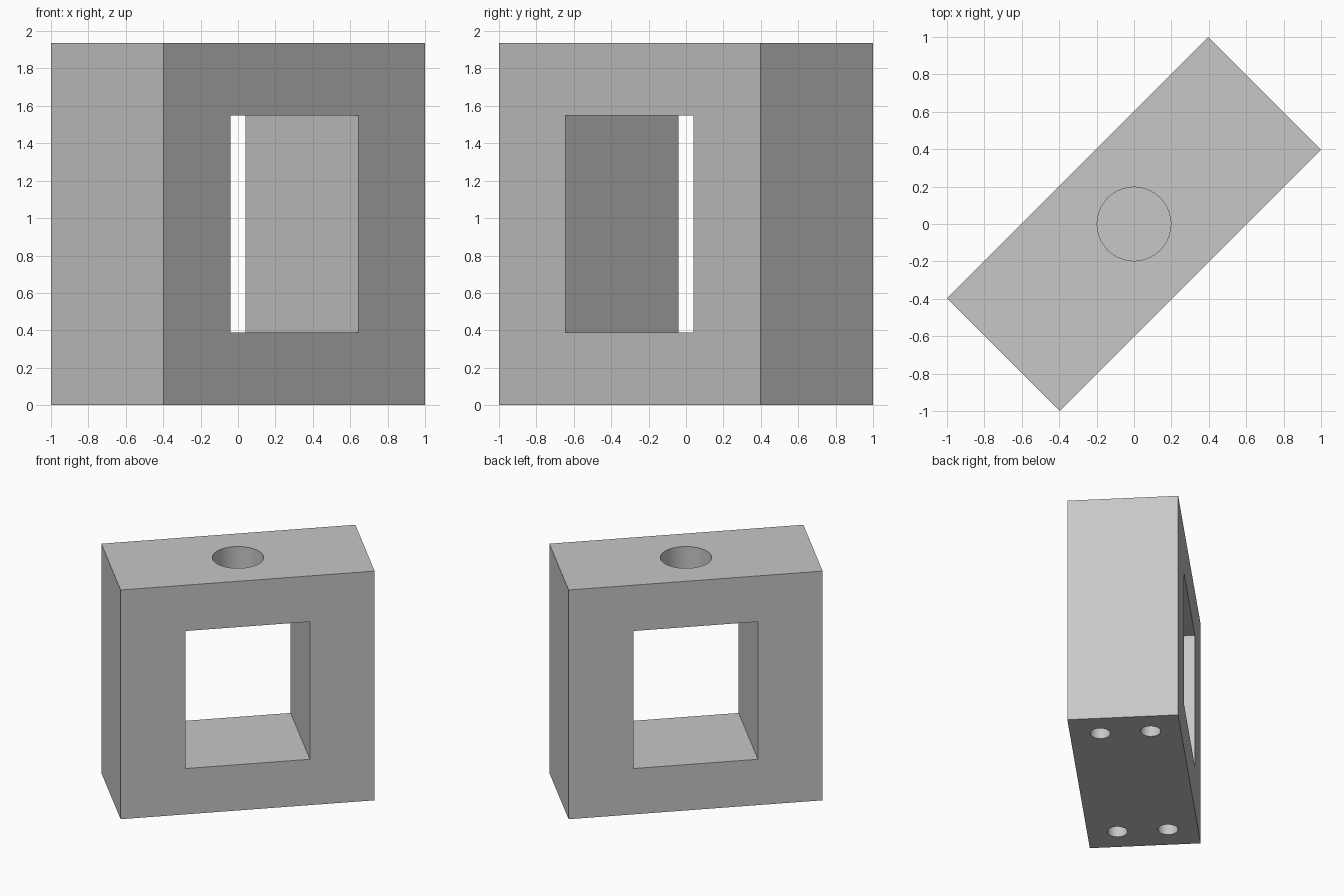
import bpy
import math
from mathutils import Matrix

default = bpy.data.objects.get("Cube")
if default:
    bpy.data.objects.remove(default, do_unlink=True)

U = 2 * math.sqrt(2) / 73          # one design unit; length + width = 73 units
LENGTH, WIDTH, HEIGHT = 51 * U, 22 * U, 50 * U
TURN = Matrix.Rotation(math.radians(45), 4, "Z")

grey = bpy.data.materials.new("plain_grey")
grey.use_nodes = True
grey.diffuse_color = (0.57, 0.57, 0.57, 1)
grey.node_tree.nodes["Principled BSDF"].inputs["Base Color"].default_value = grey.diffuse_color


def box(name, size, z0):
    """Box centred in plan, standing on z0."""
    bpy.ops.mesh.primitive_cube_add(size=1)
    ob = bpy.context.object
    ob.name = name
    ob.data.transform(Matrix.Translation((0, 0, z0 + size[2] / 2)) @ Matrix.Diagonal((*size, 1)))
    return ob


def rod(name, radius, x, y, z0, z1):
    """Upright cylinder between two heights."""
    bpy.ops.mesh.primitive_cylinder_add(vertices=64, radius=radius, depth=z1 - z0)
    ob = bpy.context.object
    ob.name = name
    ob.data.transform(Matrix.Translation((x, y, (z0 + z1) / 2)))
    return ob


# Solid frame body
frame = box("frame_block", (LENGTH, WIDTH, HEIGHT), 0)
frame.data.materials.append(grey)

# Window, top bore and four blind bolt holes underneath
cutters = [
    box("window_cutter", (25 * U, WIDTH * 2, 30 * U), 10 * U),
    rod("top_bore_cutter", 0.197, 0, 0, 30 * U, HEIGHT + 0.1),
]
for sx in (-1, 1):
    for sy in (-1, 1):
        cutters.append(rod("bolt_hole_cutter", 2 * U, sx * 19.5 * U, sy * 5 * U, -0.1, 10 * U))

for cutter in cutters:
    cutter.hide_render = True
    cutter.data.materials.append(grey)
    bpy.context.view_layer.objects.active = frame
    mod = frame.modifiers.new(cutter.name, "BOOLEAN")
    mod.operation = "DIFFERENCE"
    mod.solver = "EXACT"
    mod.object = cutter
    bpy.ops.object.modifier_apply(modifier=mod.name)
    bpy.data.objects.remove(cutter, do_unlink=True)

# Turn the frame diagonally and smooth the bores
frame.data.transform(TURN)
bpy.ops.object.select_all(action="DESELECT")
frame.select_set(True)
bpy.context.view_layer.objects.active = frame
bpy.ops.object.shade_smooth_by_angle(angle=math.radians(30))
